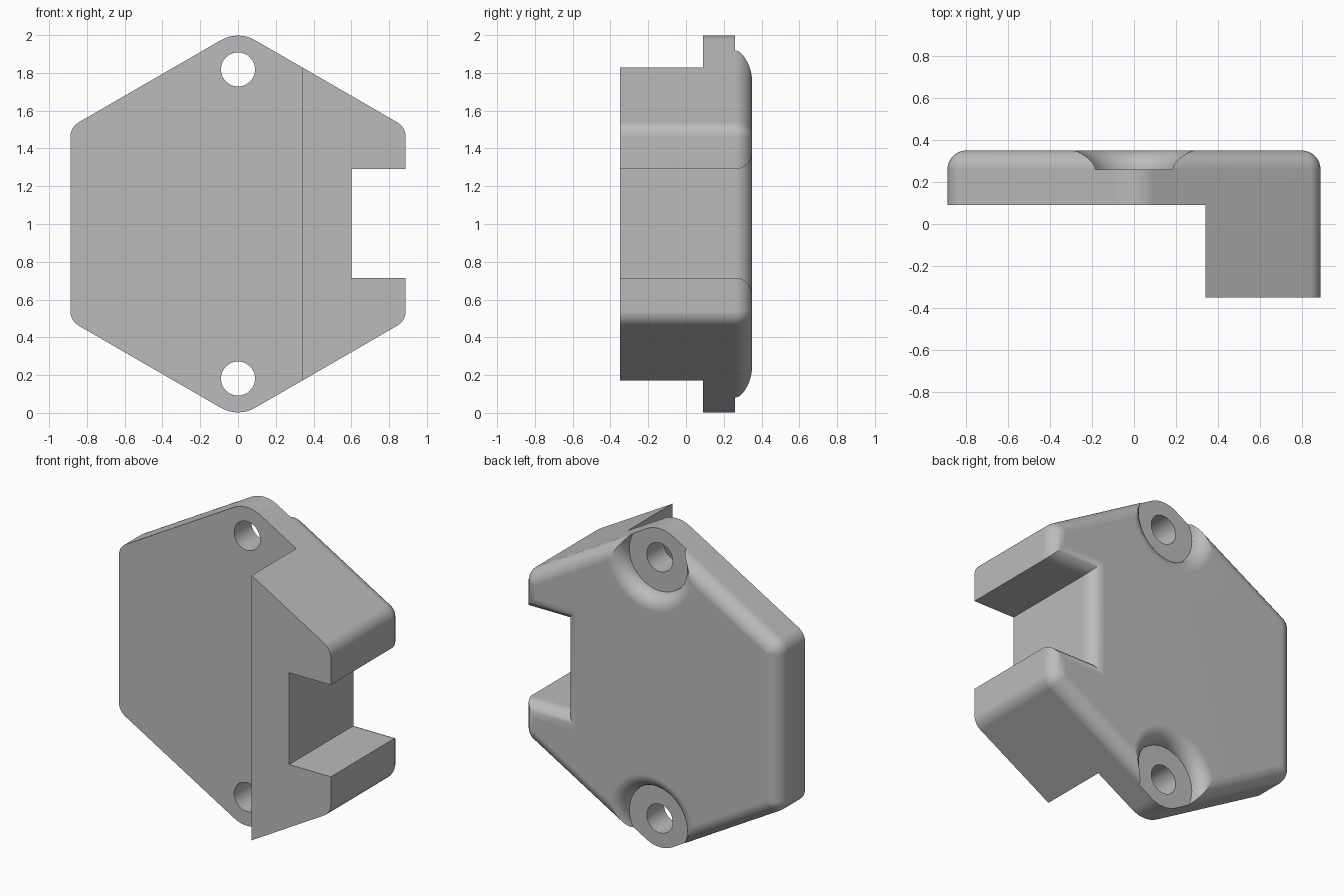
import bpy, bmesh, math
from mathutils import Matrix, Vector

cube = bpy.data.objects.get("Cube")
if cube:
    bpy.data.objects.remove(cube, do_unlink=True)

APOTHEM = 0.888           # hexagon flat-to-centre distance
FILLET = 0.09             # rounded back edge and side corners
EAR = 0.18                # rounding of top and bottom corners
BACK, FRONT, PLATE = 0.35, -0.35, 0.09
HOLE_Z = 0.818            # hole offset from mid height
STEPS = 8

grey = bpy.data.materials.new("plain grey")
grey.use_nodes = True
grey.diffuse_color = (0.5, 0.5, 0.5, 1)
grey.node_tree.nodes["Principled BSDF"].inputs["Base Color"].default_value = (0.5, 0.5, 0.5, 1)


def outline(d):
    """Notched hexagon in x,z, shrunk inwards by d, with rounded corners."""
    pts = []
    for i in range(6):
        mid = math.radians(30 + 60 * i)
        radius = EAR if i in (1, 4) else FILLET
        reach = (APOTHEM - radius) / math.cos(math.radians(30))
        for k in range(STEPS + 1):
            a = mid + math.radians(60 * k / STEPS - 30)
            pts.append((reach * math.cos(mid) + (radius - d) * math.cos(a),
                        reach * math.sin(mid) + (radius - d) * math.sin(a)))
    # side notch, walked from the lower arm to the upper arm
    edge, floor, low, high = APOTHEM - d, 0.6 - d, -0.285 - d, 0.29 + d
    return pts + [(edge, low), (floor, low), (floor, high), (edge, high)]


def finish(name, bm):
    bmesh.ops.remove_doubles(bm, verts=bm.verts, dist=0.0001)
    bmesh.ops.recalc_face_normals(bm, faces=bm.faces)
    mesh = bpy.data.meshes.new(name)
    bm.to_mesh(mesh)
    bm.free()
    obj = bpy.data.objects.new(name, mesh)
    bpy.context.collection.objects.link(obj)
    mesh.materials.append(grey)
    return obj


def loft(name, rings):
    """Closed solid through rings of equal length."""
    bm = bmesh.new()
    loops = [[bm.verts.new(p) for p in ring] for ring in rings]
    n = len(loops[0])
    for a, b in zip(loops, loops[1:]):
        for i in range(n):
            j = (i + 1) % n
            bm.faces.new((a[i], a[j], b[j], b[i]))
    bm.faces.new(loops[0])
    bm.faces.new(loops[-1])
    return finish(name, bm)


def lathe(name, profile, z, sides=64):
    """Turned solid about the y direction at height z, from (radius, y) pairs."""
    angles = [2 * math.pi * i / sides for i in range(sides)]
    return loft(name, [[(r * math.cos(a), y, z + r * math.sin(a)) for a in angles]
                       for r, y in profile])


def cut(body, cutter):
    cutter.hide_render = True
    mod = body.modifiers.new("cut", 'BOOLEAN')
    mod.operation, mod.solver, mod.object = 'DIFFERENCE', 'EXACT', cutter
    bpy.context.view_layer.objects.active = body
    bpy.ops.object.modifier_apply(modifier=mod.name)
    bpy.data.objects.remove(cutter, do_unlink=True)


# Body: straight walls, then a quarter-round edge into the back face
arc = [math.pi / 2 * k / STEPS for k in range(STEPS + 1)]
layers = [(0, FRONT)] + [(FILLET * (1 - math.cos(t)), BACK - FILLET + FILLET * math.sin(t))
                         for t in arc]
body = loft("bracket_body", [[(x, y, z + 1) for x, z in outline(d)] for d, y in layers])

# Front relief leaves a thin plate beside the full-depth block
bm = bmesh.new()
bmesh.ops.create_cube(bm, size=2, matrix=Matrix.Translation(Vector((0.34 - 1, PLATE - 1, 1)))
                      @ Matrix.Diagonal((1, 1, 1.5, 1)))
cut(body, finish("relief_cutter", bm))

# Screw holes with round-lipped seats in the back
seat = 0.21
lip = [(seat + FILLET * (1 - math.cos(t)), BACK - FILLET + FILLET * math.sin(t)) for t in arc]
for side in (-1, 1):
    z = 1 + side * HOLE_Z
    cut(body, lathe("seat_cutter", lip + [(seat + FILLET, BACK + 0.1)], z))
    cut(body, lathe("hole_cutter", [(0.09, -1), (0.09, 1)], z))

# Smooth rounds, crisp corners, flat broad faces
bpy.ops.object.select_all(action='DESELECT')
body.select_set(True)
bpy.context.view_layer.objects.active = body
bpy.ops.object.shade_smooth_by_angle(angle=math.radians(30))
weighted = body.modifiers.new("flat_faces", 'WEIGHTED_NORMAL')
weighted.keep_sharp = True
